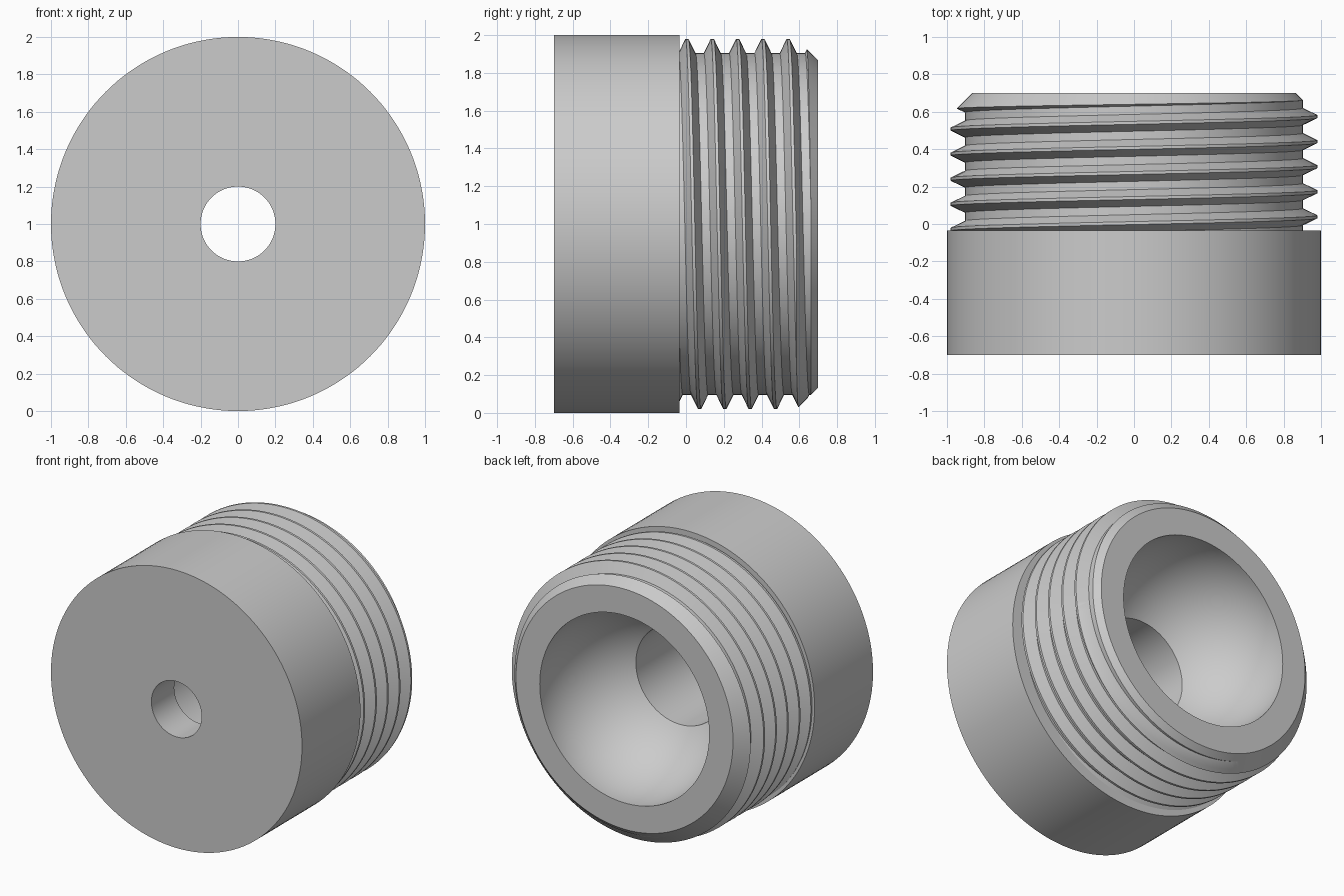
import bpy, bmesh, math

cube = bpy.data.objects.get("Cube")
if cube:
    bpy.data.objects.remove(cube, do_unlink=True)

SIDES = 144
BACK, SHOULDER, FRONT = 0.7, -0.035, -0.7
ROOT, CREST, RIM = 0.904, 0.98, 0.865
PITCH, START = 0.134, 0.005
HALF_BASE, HALF_TOP = 0.045, 0.008

grey = bpy.data.materials.new("grey metal")
grey.use_nodes = True
colour = (0.6, 0.6, 0.6, 1)
grey.diffuse_color = colour
grey.node_tree.nodes["Principled BSDF"].inputs["Base Color"].default_value = colour


def sweep(name, column):
    """Join one profile of (radius, y) points per angle into a ring about y."""
    bm = bmesh.new()
    rows = []
    for i in range(SIDES + 1):
        a = 2 * math.pi * i / SIDES
        rows.append([bm.verts.new((r * math.sin(a), y, 1 + r * math.cos(a)))
                     for r, y in column(i / SIDES)])
    for a, b in zip(rows, rows[1:]):
        for j in range(len(a) - 1):
            bm.faces.new((a[j], a[j + 1], b[j + 1], b[j]))
    bmesh.ops.remove_doubles(bm, verts=bm.verts, dist=0.0002)
    bmesh.ops.dissolve_degenerate(bm, edges=bm.edges, dist=0.0001)
    mesh = bpy.data.meshes.new(name)
    bm.to_mesh(mesh)
    bm.free()
    mesh.materials.append(grey)
    obj = bpy.data.objects.new(name, mesh)
    bpy.context.collection.objects.link(obj)
    bpy.ops.object.select_all(action="DESELECT")
    obj.select_set(True)
    bpy.context.view_layer.objects.active = obj
    bpy.ops.object.shade_smooth_by_angle(angle=math.radians(25))
    return obj


# Body: collar, front hole, counterbore, spherical bowl and back rim
def body_profile(turn):
    centre, radius, bore = 0.65, 0.677, 0.35
    points = [(ROOT - 0.01, SHOULDER), (1, SHOULDER), (1, FRONT), (0.2, FRONT),
              (0.2, -0.44), (bore, -0.44)]
    first, last, steps = math.acos(bore / radius), -math.asin((BACK - centre) / radius), 28
    for i in range(steps + 1):
        a = first + (last - first) * i / steps
        points.append((radius * math.cos(a), centre - radius * math.sin(a)))
    return points + [(RIM, BACK)]


# Thread: helical ridge trimmed by the back chamfer
def ridge(y, turn):
    offset = (y - START) / PITCH - turn
    distance = abs(offset - round(offset)) * PITCH
    slope = (HALF_BASE - distance) / (HALF_BASE - HALF_TOP)
    return ROOT + (CREST - ROOT) * min(1, max(0, slope))


def chamfer(y):
    return RIM + BACK - y


def thread_profile(turn):
    levels = []
    for k in range(-2, 7):
        middle = START + PITCH * (k + turn)
        for d in (-HALF_BASE, -HALF_TOP, HALF_TOP, HALF_BASE):
            levels.append(min(BACK, max(SHOULDER, middle + d)))
    points = []
    for y0, y1 in zip(levels, levels[1:]):
        g0 = ridge(y0, turn) - chamfer(y0)
        g1 = ridge(y1, turn) - chamfer(y1)
        t = g0 / (g0 - g1) if g0 * g1 < 0 else (1 if g0 < 0 else 0)
        for y in (y0, y0 + (y1 - y0) * t):
            points.append((min(ridge(y, turn), chamfer(y)), y))
    points.append((RIM, BACK))
    return points[::-1]


for part, profile in (("fitting_body", body_profile), ("screw_thread", thread_profile)):
    obj = sweep(part, profile)
    bm = bmesh.new()
    bm.from_mesh(obj.data)
    # Turn faces outward, judged by the back rim or the outer wall
    if part == "fitting_body":
        guide = max(bm.faces, key=lambda f: f.normal.y * (f.calc_center_median().y > 0.69))
        flip = max(bm.faces, key=lambda f: f.calc_area()).normal.y > 0
    else:
        guide = max(bm.faces, key=lambda f: f.calc_area())
        c = guide.calc_center_median()
        flip = guide.normal.x * c.x + guide.normal.z * (c.z - 1) < 0
    if flip:
        bmesh.ops.reverse_faces(bm, faces=bm.faces)
    bm.to_mesh(obj.data)
    bm.free()
